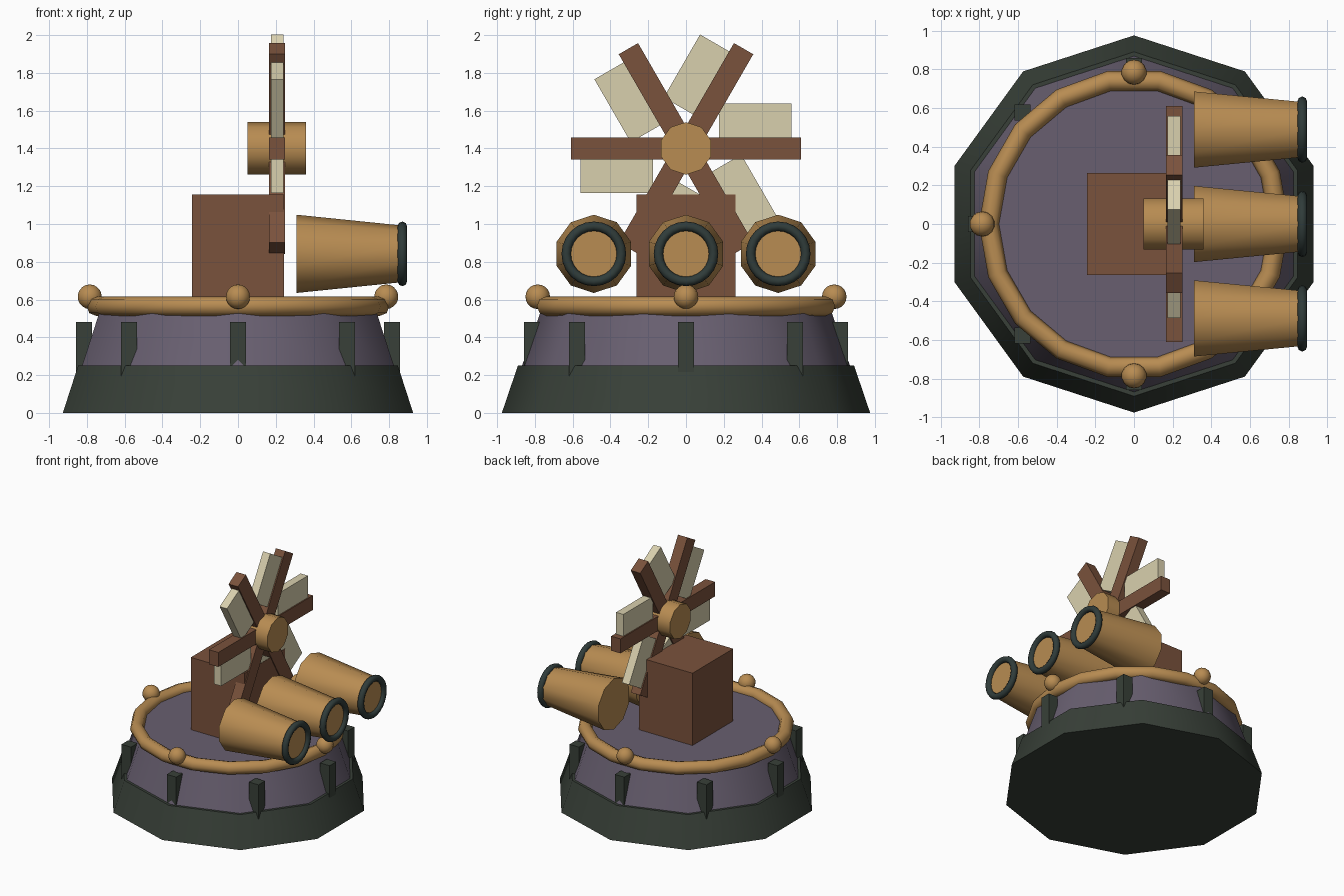
import bpy, bmesh, math
from mathutils import Matrix, Vector

cube = bpy.data.objects.get("Cube")
if cube:
    bpy.data.objects.remove(cube, do_unlink=True)


def material(name, rgb):
    col = [(c / 255 / 12.92 if c < 11 else ((c / 255 + 0.055) / 1.055) ** 2.4) for c in rgb] + [1]
    m = bpy.data.materials.new(name)
    m.use_nodes = True
    m.diffuse_color = col
    m.node_tree.nodes["Principled BSDF"].inputs["Base Color"].default_value = col
    return m


GREEN = material("dark green", (56, 64, 56))
PURPLE = material("dusty purple", (104, 95, 112))
TAN = material("tan wood", (184, 140, 82))
BROWN = material("brown wood", (122, 82, 60))
CREAM = material("cream cloth", (217, 208, 174))
RIM = material("dark teal", (48, 60, 58))


def smooth(ob, angle=50):
    bpy.ops.object.select_all(action='DESELECT')
    ob.select_set(True)
    bpy.context.view_layer.objects.active = ob
    bpy.ops.object.shade_smooth_by_angle(angle=math.radians(angle))


def finish(name, bm, mat):
    bmesh.ops.recalc_face_normals(bm, faces=bm.faces)
    me = bpy.data.meshes.new(name)
    bm.to_mesh(me)
    bm.free()
    me.materials.append(mat)
    ob = bpy.data.objects.new(name, me)
    bpy.context.collection.objects.link(ob)
    return ob


def frustum(name, mat, h0, r0, h1, r1, axis='z', centre=(0, 0, 0), sides=10):
    """Capped taper along z or x, with one corner on +y (z axis) or +z (x axis)."""
    bm = bmesh.new()
    rings = []
    for h, r in ((h0, r0), (h1, r1)):
        ring = []
        for i in range(sides):
            a = math.tau * i / sides
            u, v = r * math.sin(a), r * math.cos(a)
            p = (u, v, h) if axis == 'z' else (h, u, v)
            ring.append(bm.verts.new(Vector(p) + Vector(centre)))
        bm.faces.new(ring)
        rings.append(ring)
    for i in range(sides):
        j = (i + 1) % sides
        bm.faces.new((rings[0][i], rings[0][j], rings[1][j], rings[1][i]))
    ob = finish(name, bm, mat)
    smooth(ob)
    return ob


def box(name, mat, centre, size, pivot=(0, 0, 0), turn=0):
    """Box, optionally turned about the x axis through a pivot."""
    bm = bmesh.new()
    m = (Matrix.Translation(pivot) @ Matrix.Rotation(turn, 4, 'X')
         @ Matrix.Translation(centre) @ Matrix.Diagonal((*size, 1)))
    bmesh.ops.create_cube(bm, size=1, matrix=m)
    return finish(name, bm, mat)


def torus(name, mat, loc, major, minor, segs, rot=(0, 0, 0)):
    bpy.ops.mesh.primitive_torus_add(location=loc, rotation=rot, major_radius=major,
                                     minor_radius=minor, major_segments=segs, minor_segments=8)
    ob = bpy.context.object
    ob.name = name
    ob.data.materials.append(mat)
    smooth(ob)


# Base, tower and top ring
frustum("base", GREEN, 0, 0.975, 0.25, 0.89)
frustum("tower", PURPLE, 0.2, 0.885, 0.565, 0.76)
torus("top_ring", TAN, (0, 0, 0.565), 0.75, 0.052, 18)

# Posts around the tower, all square to the axes
for i in range(8):
    a = math.tau * i / 8
    box(f"post_{i + 1}", GREEN, (0.815 * math.cos(a), 0.815 * math.sin(a), 0.33), (0.085, 0.085, 0.3))

# Balls on the ring
for i in range(4):
    a = math.tau * i / 4
    bm = bmesh.new()
    bmesh.ops.create_uvsphere(bm, u_segments=14, v_segments=10, radius=0.065,
                              matrix=Matrix.Translation((0.785 * math.cos(a), 0.785 * math.sin(a), 0.615)))
    smooth(finish(f"ring_ball_{i + 1}", bm, TAN))

# Housing
box("housing", BROWN, (0, 0, 0.855), (0.485, 0.525, 0.6))

# Windmill: hub, three crossed beams, six sails
HUB = (0.207, 0, 1.4)
frustum("hub", TAN, 0.05, 0.139, 0.36, 0.139, 'x', (0, 0, 1.4))
for i in range(3):
    box(f"beam_{i + 1}", BROWN, (0, 0, 0), (0.085, 1.22, 0.118), HUB, i * math.pi / 3)
for i in range(6):
    box(f"sail_{i + 1}", CREAM, (0, 0.367, 0.142), (0.066, 0.385, 0.19), HUB, i * math.pi / 3)

# Barrels with dark rims
for side, y in (("right", -0.488), ("middle", 0), ("left", 0.488)):
    frustum(f"barrel_{side}", TAN, 0.31, 0.207, 0.868, 0.15, 'x', (0, y, 0.842))
    torus(f"barrel_rim_{side}", RIM, (0.87, y, 0.842), 0.146, 0.025, 24, (0, math.pi / 2, 0))
